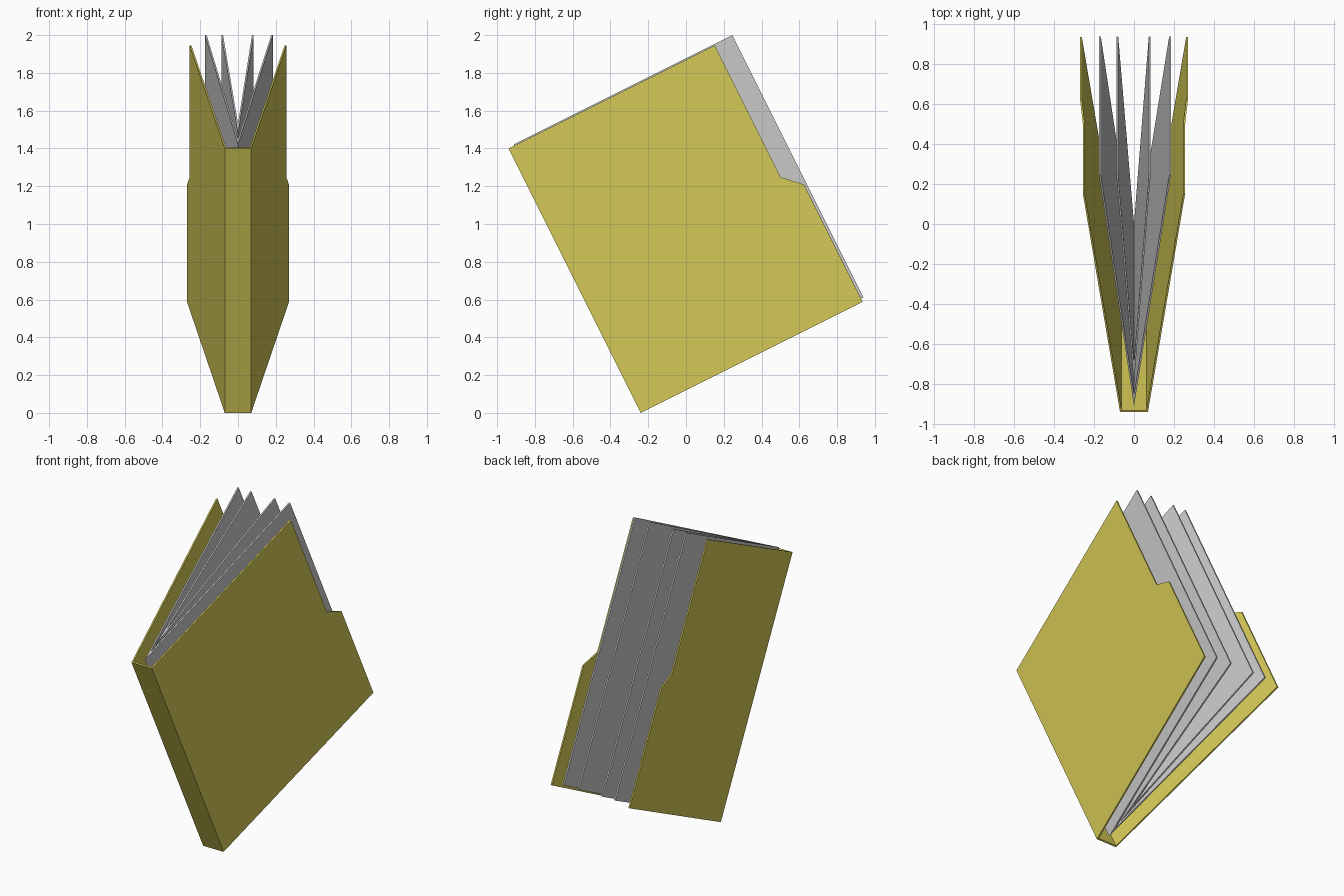
import bpy, bmesh, math
from mathutils import Matrix, Vector

cube = bpy.data.objects.get("Cube")
if cube:
    bpy.data.objects.remove(cube)

HEIGHT, DEPTH = 1.565, 1.314      # cover size in its own upright frame
SPINE, FLARE = 0.07, 0.27         # half widths at the spine and the opening
# Local frame: y runs from spine to opening, z along the spine
TILT = Matrix.Translation((0, -0.24, 0)) @ Matrix.Rotation(math.atan(0.5), 4, 'X')


def material(name, colour):
    m = bpy.data.materials.new(name)
    m.use_nodes = True
    rgba = (*colour, 1)
    m.diffuse_color = rgba
    m.node_tree.nodes["Principled BSDF"].inputs["Base Color"].default_value = rgba
    return m


def add_object(name, bm, mat):
    bmesh.ops.recalc_face_normals(bm, faces=bm.faces)
    mesh = bpy.data.meshes.new(name)
    bm.to_mesh(mesh)
    bm.free()
    mesh.materials.append(mat)
    ob = bpy.data.objects.new(name, mesh)
    ob.matrix_world = TILT
    bpy.context.collection.objects.link(ob)
    return ob


def extrude(bm, points, offset):
    face = bm.faces.new([bm.verts.new(p) for p in points])
    geom = bmesh.ops.extrude_face_region(bm, geom=[face])["geom"]
    moved = [g for g in geom if isinstance(g, bmesh.types.BMVert)]
    bmesh.ops.translate(bm, verts=moved, vec=Vector(offset))


yellow = material("folder yellow", (0.68, 0.60, 0.097))
grey = material("paper grey", (0.60, 0.60, 0.60))
T = 0.009

# Cover panels with the notched upper half of the opening edge
outline = [(0, 0), (DEPTH, 0), (DEPTH, 0.695), (1.221, 0.785), (1.221, HEIGHT), (0, HEIGHT)]
for side, name in ((1, "left_cover"), (-1, "right_cover")):
    bm = bmesh.new()
    pts = [(side * (SPINE + (FLARE - SPINE) * d / DEPTH), d, h) for d, h in outline]
    extrude(bm, pts, (-side * T, 0, 0))
    add_object(name, bm, yellow)

# Spine strip joining the covers
bm = bmesh.new()
w = SPINE - T / 2
extrude(bm, [(-SPINE, 0, 0), (SPINE, 0, 0), (w, T, 0), (-w, T, 0)], (0, 0, HEIGHT))
add_object("spine", bm, yellow)

# Folded dividers with a V cross-section
for name, fold, left, right in (("outer_divider", 0.036, 0.185, 0.175),
                                ("inner_divider", 0.157, 0.083, 0.088)):
    bm = bmesh.new()
    end = 1.328
    inner = fold + T * (end - fold) / ((left + right) / 2)
    extrude(bm, [(0, fold, 0.02), (left, end, 0.02), (left - T, end, 0.02),
                 (0, inner, 0.02), (T - right, end, 0.02), (-right, end, 0.02)],
            (0, 0, 1.552))
    add_object(name, bm, grey)
